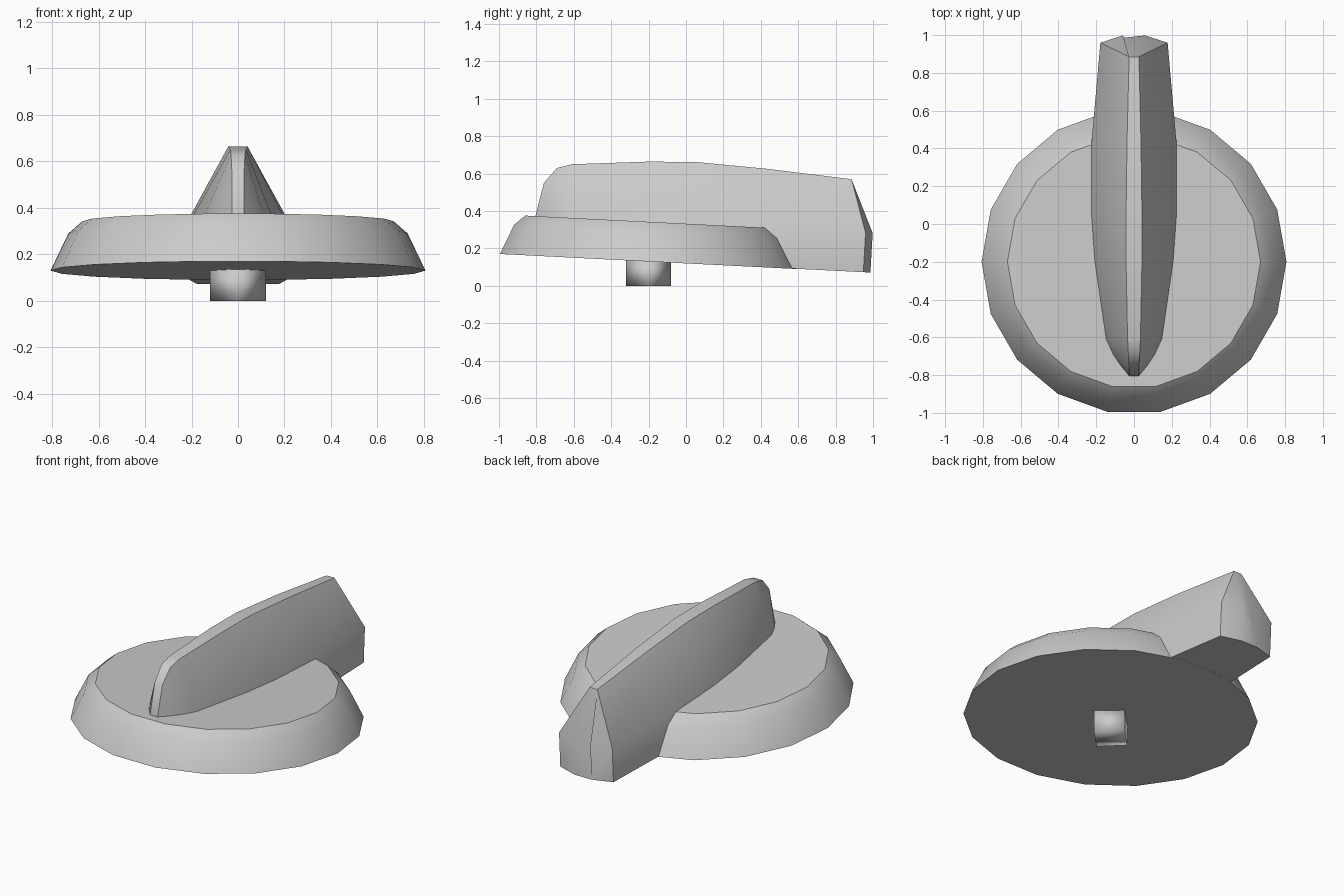
import bpy, bmesh, math

cube = bpy.data.objects.get("Cube")
if cube:
    bpy.data.objects.remove(cube, do_unlink=True)

grey = bpy.data.materials.new("light grey plastic")
grey.use_nodes = True
COLOUR = (0.6, 0.6, 0.6, 1)
grey.diffuse_color = COLOUR
grey.node_tree.nodes["Principled BSDF"].inputs["Base Color"].default_value = COLOUR

AXIS_Y = -0.2      # centre of the dial
TOP = 0.212        # thickness of the dial


def base_z(y):
    """Height of the tilted underside."""
    return 0.13 - 0.0505 * (y - AXIS_Y)


def ring(radius, height, sides, tilted=True):
    points = []
    for i in range(sides):
        a = math.tau * i / sides
        y = AXIS_Y + radius * math.sin(a)
        points.append((radius * math.cos(a), y, height + (base_z(y) if tilted else 0)))
    return points


def loft(name, loops, angle):
    """Skin a list of equal closed loops and cap both ends."""
    bm = bmesh.new()
    rows = [[bm.verts.new(p) for p in loop] for loop in loops]
    n = len(rows[0])
    for a, b in zip(rows, rows[1:]):
        for i in range(n):
            j = (i + 1) % n
            bm.faces.new((a[i], a[j], b[j], b[i]))
    bm.faces.new(rows[0])
    bm.faces.new(rows[-1])
    bmesh.ops.remove_doubles(bm, verts=bm.verts, dist=0.0005)
    bmesh.ops.recalc_face_normals(bm, faces=bm.faces)
    mesh = bpy.data.meshes.new(name)
    bm.to_mesh(mesh)
    bm.free()
    mesh.materials.append(grey)
    obj = bpy.data.objects.new(name, mesh)
    bpy.context.collection.objects.link(obj)
    bpy.ops.object.select_all(action="DESELECT")
    obj.select_set(True)
    bpy.context.view_layer.objects.active = obj
    bpy.ops.object.shade_smooth_by_angle(angle=math.radians(angle))
    return obj


# Dial: tilted bevelled disc
loft("dial", [ring(r, h, 18) for r, h in ((0.807, 0), (0.73, 0.16), (0.67, TOP))], 35)

# Stem: square peg with its corners on the axes
loft("stem", [ring(0.12, 0, 4, False), ring(0.12, 0.135, 4, False)], 100)

# Pointer grip: (lower y, lower half width, ridge y, ridge z, ridge half width)
stations = [
    (-0.805, 0.025, -0.805, 0.373, 0.025),
    (-0.75, 0.07, -0.76, 0.55, 0.026),
    (-0.69, 0.11, -0.69, 0.63, 0.03),
    (-0.61, 0.147, -0.61, 0.65, 0.034),
    (-0.2, 0.207, -0.2, 0.664, 0.042),
    (0.05, 0.225, 0.05, 0.662, 0.042),
    (0.43, 0.225, 0.43, 0.626, 0.037),
    (0.96, 0.178, 0.885, 0.57, 0.026),
    (0.998, 0.058, 0.885, 0.57, 0.026),
]


def section(y, w, ridge_y, ridge_z, t):
    foot_y = y - 0.012 if y > 0.9 else y
    foot = base_z(foot_y) + 0.001
    shoulder = base_z(y) + TOP
    half = [(w, foot_y, foot), (w, y, shoulder), (t, ridge_y, ridge_z)]
    return half + [(-x, yy, z) for x, yy, z in reversed(half)]


loft("pointer_grip", [section(*s) for s in stations], 35)
